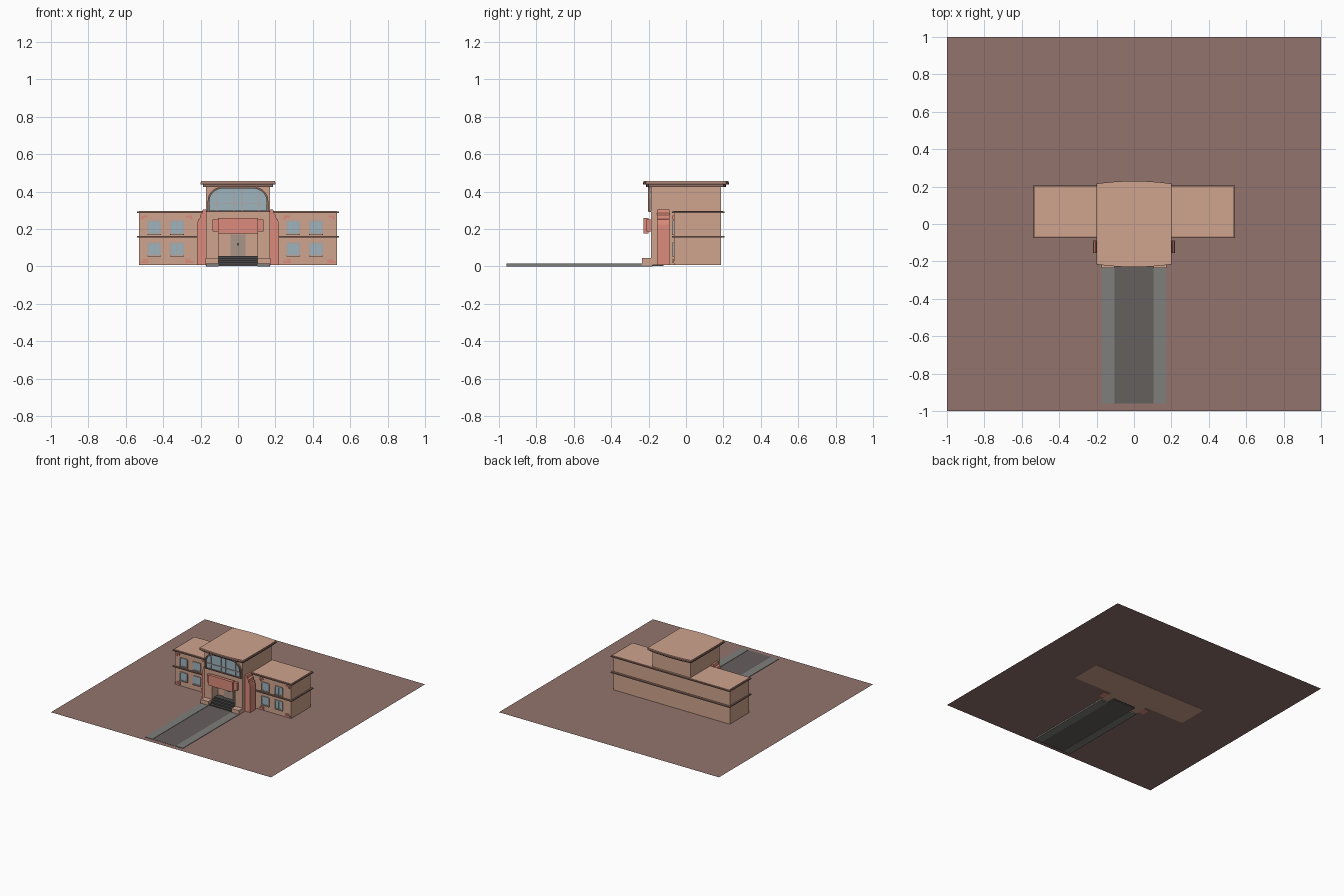
import bpy, bmesh, math

if "Cube" in bpy.data.objects:
    bpy.data.objects.remove(bpy.data.objects["Cube"])

def mat(name, rgb):
    m = bpy.data.materials.new(name)
    m.diffuse_color = (*rgb, 1)
    m.use_nodes = True
    m.node_tree.nodes["Principled BSDF"].inputs["Base Color"].default_value = m.diffuse_color
    return m

WALL = mat("wall_plaster", (0.63, 0.37, 0.27))
RED = mat("red_plaster", (0.72, 0.26, 0.20))
TRIM = mat("trim_brown", (0.27, 0.15, 0.12))
SOIL = mat("court_brown", (0.29, 0.175, 0.155))
GLASS = mat("glass_blue", (0.34, 0.46, 0.52))
FRAME = mat("frame_grey", (0.42, 0.40, 0.40))
PAVE = mat("paving_grey", (0.21, 0.21, 0.20))
ROAD = mat("road_grey", (0.13, 0.115, 0.11))
STEP = mat("step_grey", (0.07, 0.065, 0.065))
DOOR = mat("door_tan", (0.40, 0.30, 0.25))

def finish(name, bm, m):
    bmesh.ops.recalc_face_normals(bm, faces=bm.faces)
    me = bpy.data.meshes.new(name)
    bm.to_mesh(me)
    bm.free()
    me.materials.append(m)
    ob = bpy.data.objects.new(name, me)
    bpy.context.collection.objects.link(ob)
    return ob

def add_box(bm, x0, x1, y0, y1, z0, z1):
    v = bmesh.ops.create_cube(bm, size=1)["verts"]
    bmesh.ops.scale(bm, vec=(x1 - x0, y1 - y0, z1 - z0), verts=v)
    bmesh.ops.translate(bm, vec=((x0 + x1) / 2, (y0 + y1) / 2, (z0 + z1) / 2), verts=v)

def boxes(name, m, *dims):
    bm = bmesh.new()
    for d in dims:
        add_box(bm, *d)
    return finish(name, bm, m)

def prism(name, m, pts, a, b, plane="XY"):
    """Extrude a profile in XY (along z) or in XZ (along y) from a to b."""
    bm = bmesh.new()
    vs = [bm.verts.new((p, q, a) if plane == "XY" else (p, a, q)) for p, q in pts]
    f = bm.faces.new(vs)
    new = bmesh.ops.extrude_face_region(bm, geom=[f])["geom"]
    d = (0, 0, b - a) if plane == "XY" else (0, b - a, 0)
    bmesh.ops.translate(bm, vec=d, verts=[g for g in new if isinstance(g, bmesh.types.BMVert)])
    return finish(name, bm, m)

BASE, BACK, FRONT, WING = 0.009, 0.187, -0.187, -0.065

# Courtyard sheet and approach road
bm = bmesh.new()
bmesh.ops.create_grid(bm, x_segments=1, y_segments=1, size=1)
bmesh.ops.translate(bm, vec=(0, 0, 0.011), verts=bm.verts)
finish("courtyard", bm, SOIL)
boxes("pavements", PAVE, *[(min(s * 0.105, s * 0.172), max(s * 0.105, s * 0.172), -0.96, -0.18, 0, 0.015)
                           for s in (-1, 1)])
boxes("road", ROAD, (-0.105, 0.105, -0.96, -0.12, 0.002, 0.0125))

# Two-storey wings with projecting bands
boxes("wings", WALL, (-0.529, 0.529, WING, BACK, BASE, 0.295))
boxes("wing_bands", TRIM, (-0.54, 0.54, -0.076, 0.206, 0.154, 0.163),
      (-0.54, 0.54, -0.076, 0.206, 0.285, 0.294))
boxes("wing_roof", WALL, (-0.53, 0.53, -0.068, 0.198, 0.285, 0.297))

# Central tower with recessed entrance
prism("tower_base", WALL, [(-0.172, FRONT), (-0.105, FRONT), (-0.105, -0.11), (0.105, -0.11),
                           (0.105, FRONT), (0.172, FRONT), (0.172, BACK), (-0.172, BACK)], BASE, 0.19)
boxes("tower_upper", WALL, (-0.172, 0.172, FRONT, BACK, 0.19, 0.43))

# Bowed tower roof
def bowed(x, yc, ye):
    n = 12
    arc = [(x * (2 * i / n - 1), ye + (yc - ye) * (1 - (2 * i / n - 1) ** 2)) for i in range(n + 1)]
    return [(p, -q) for p, q in arc] + arc[::-1]
prism("roof_cornice", TRIM, bowed(0.187, 0.214, 0.2), 0.425, 0.438)
prism("roof_edge", TRIM, bowed(0.2, 0.23, 0.216), 0.438, 0.449)
prism("roof_top", WALL, bowed(0.198, 0.228, 0.214), 0.449, 0.456)

# Arched window above the entrance
def arch(w, top, rx, rz, bottom):
    half = [(w, bottom)] + [(w - rx + rx * math.cos(t), top - rz + rz * math.sin(t))
                            for t in (i * math.pi / 16 for i in range(9))]
    return half + [(-p, q) for p, q in reversed(half)]
outer = arch(0.162, 0.426, 0.08, 0.075, 0.295)
inner = arch(0.153, 0.417, 0.074, 0.069, 0.295)
prism("arch_glass", GLASS, outer, -0.191, -0.185, "XZ")
prism("arch_frame", TRIM, outer + inner[::-1], -0.202, -0.185, "XZ")
boxes("arch_bars", FRAME, *[(x - 0.004, x + 0.004, -0.197, -0.186, 0.297, 0.415) for x in (-0.022, 0.022)],
      *[(x - 0.004, x + 0.004, -0.197, -0.186, 0.297, 0.40) for x in (-0.112, 0.112)],
      (-0.155, 0.155, -0.197, -0.186, 0.333, 0.339))
boxes("arch_sill", TRIM, (-0.168, 0.168, -0.2, -0.186, 0.29, 0.298))

# Blank sign board
boxes("sign_board", RED, (-0.108, 0.108, -0.226, -0.2, 0.175, 0.26))
boxes("sign_backing", RED, (-0.137, 0.137, -0.21, -0.186, 0.188, 0.25))

# Steps, plinths and door
boxes("steps", STEP, *[(-0.105, 0.105, -0.225 + 0.022 * i, -0.11, 0.009 + 0.0115 * i, 0.0205 + 0.0115 * i)
                       for i in range(4)])
for s, side in ((-1, "left"), (1, "right")):
    xs = sorted((s * 0.105, s * 0.174))
    boxes(side + "_plinth", WALL, (*xs, -0.236, -0.18, 0.005, 0.046))
boxes("door_frame", WALL, (-0.05, 0.05, -0.118, -0.11, 0.05, 0.185))
boxes("door_leaves", DOOR, (-0.04, -0.001, -0.122, -0.112, 0.055, 0.172),
      (0.001, 0.04, -0.122, -0.112, 0.055, 0.172))
boxes("door_handles", STEP, (-0.006, 0.006, -0.127, -0.12, 0.112, 0.126))

# Stepped red buttresses
for s, side in ((-1, "left"), (1, "right")):
    pts = [(0.165, BASE), (0.219, BASE), (0.219, 0.225), (0.213, 0.25), (0.205, 0.255),
           (0.203, 0.275), (0.192, 0.285), (0.188, 0.305), (0.165, 0.305)]
    prism(side + "_buttress", RED, [(s * x, z) for x, z in pts], -0.155, -0.088, "XZ")

# Wing windows: pane, surround and bars
glass, frame, sill = bmesh.new(), bmesh.new(), bmesh.new()
for x in (-0.448, -0.326, 0.295, 0.417):
    for z in (0.092, 0.208):
        h, y = 0.033, WING
        add_box(glass, x - h, x + h, y - 0.003, y + 0.004, z - h, z + h)
        for d in (-h, h):
            add_box(frame, x + d - 0.004, x + d + 0.004, y - 0.007, y + 0.003, z - h, z + h)
            add_box(frame, x - h, x + h, y - 0.007, y + 0.003, z + d - 0.004, z + d + 0.004)
        add_box(frame, x - 0.002, x + 0.002, y - 0.005, y + 0.003, z - h, z + h)
        add_box(sill, x - h - 0.004, x + h + 0.004, y - 0.01, y + 0.002, z - h - 0.006, z - h - 0.001)
finish("wing_glass", glass, GLASS)
finish("wing_window_frames", frame, FRAME)
finish("wing_window_sills", sill, WALL)

# Exposed brick accents at the wing corners
bricks = bmesh.new()
for s in (-1, 1):
    for x, d in ((0.5, -1), (0.262, 1)):
        for dx, w, z in ((0, 0.021, 0.024), (-0.007, 0.015, 0.036), (0, 0.017, 0.268), (-0.012, 0.007, 0.256)):
            c = s * (x - d * dx * (1 if z < 0.1 else -1))
            add_box(bricks, c - w, c + w, WING - 0.008, WING + 0.002, z - 0.005, z + 0.005)
finish("brick_accents", bricks, RED)
